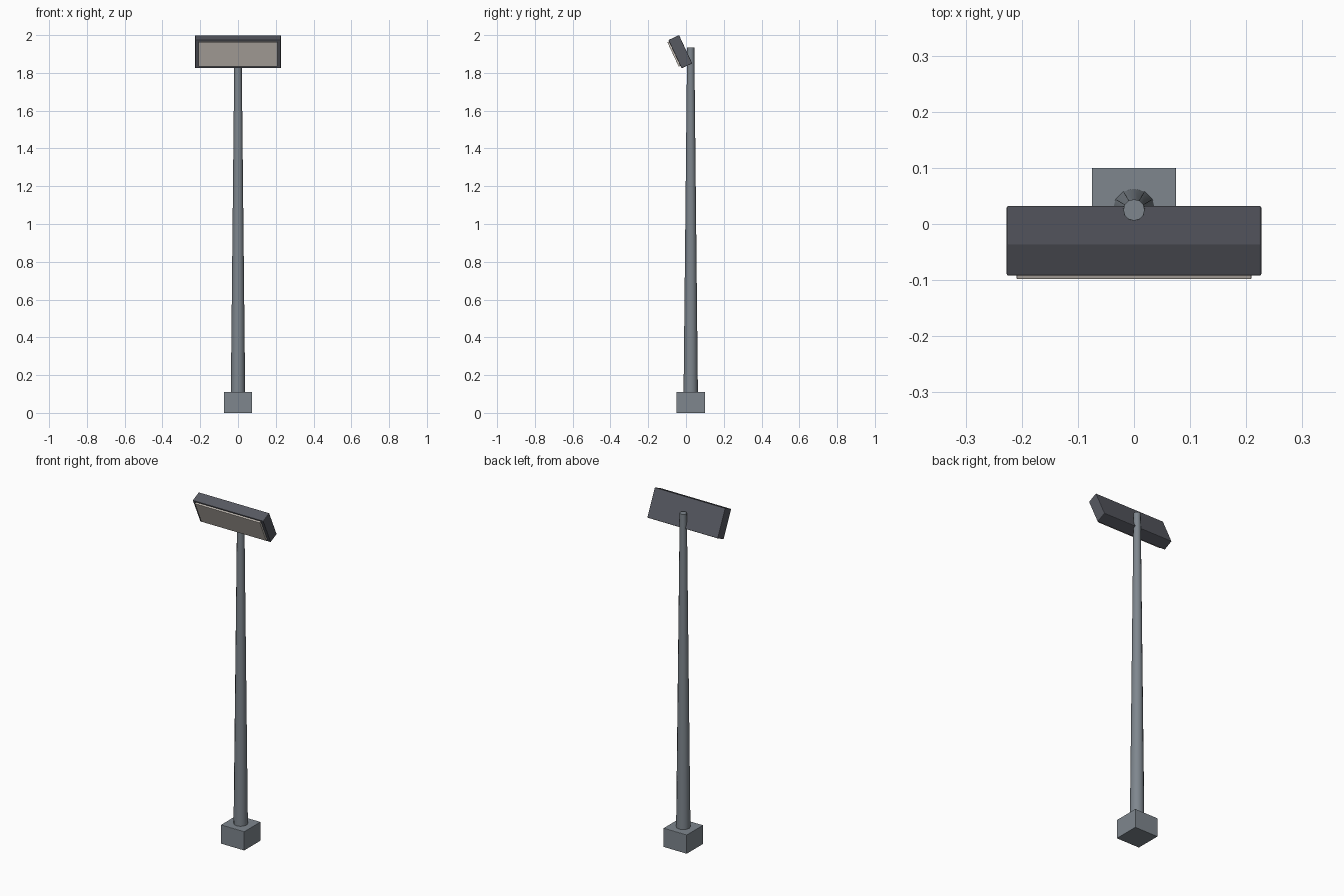
import bpy
import math
from mathutils import Matrix, Vector

cube = bpy.data.objects.get("Cube")
if cube:
    bpy.data.objects.remove(cube, do_unlink=True)


def material(name, rgb):
    m = bpy.data.materials.new(name)
    m.use_nodes = True
    m.diffuse_color = (*rgb, 1)
    m.node_tree.nodes["Principled BSDF"].inputs["Base Color"].default_value = (*rgb, 1)
    return m


steel = material("blue grey steel", (0.21, 0.24, 0.27))
housing = material("dark grey housing", (0.095, 0.10, 0.12))
glass = material("warm pale glass", (0.62, 0.57, 0.52))


def finish(name, mat, bevel=0):
    ob = bpy.context.object
    ob.name = name
    ob.data.materials.append(mat)
    if bevel:
        mod = ob.modifiers.new("soft edges", "BEVEL")
        mod.width = bevel
        mod.segments = 2
    return ob


def box(name, size, matrix, mat, bevel):
    bpy.ops.mesh.primitive_cube_add(size=1)
    ob = finish(name, mat, bevel)
    ob.data.transform(Matrix.Diagonal((*size, 1)))
    ob.matrix_world = matrix
    return ob


# Footing and tapered pole
POLE_Y = 0.025
box("base_block", (0.15, 0.15, 0.11), Matrix.Translation((0, POLE_Y, 0.055)), steel, 0.002)
bpy.ops.mesh.primitive_cone_add(vertices=12, radius1=0.038, radius2=0.019,
                                depth=1.835, location=(0, POLE_Y, 1.0175))
finish("pole", steel)
bpy.ops.object.shade_smooth_by_angle(angle=math.radians(40))

# Lamp head, tipped forward so its glass faces down to the front
head = Matrix.Translation((0, -0.03, 1.912)) @ Matrix.Rotation(math.radians(25), 4, "X")
box("lamp_housing", (0.454, 0.062, 0.165), head, housing, 0.003)
lens = head @ Matrix.Translation(Vector((0, -0.033, 0.003)))
box("lamp_glass", (0.418, 0.016, 0.142), lens, glass, 0.001)
